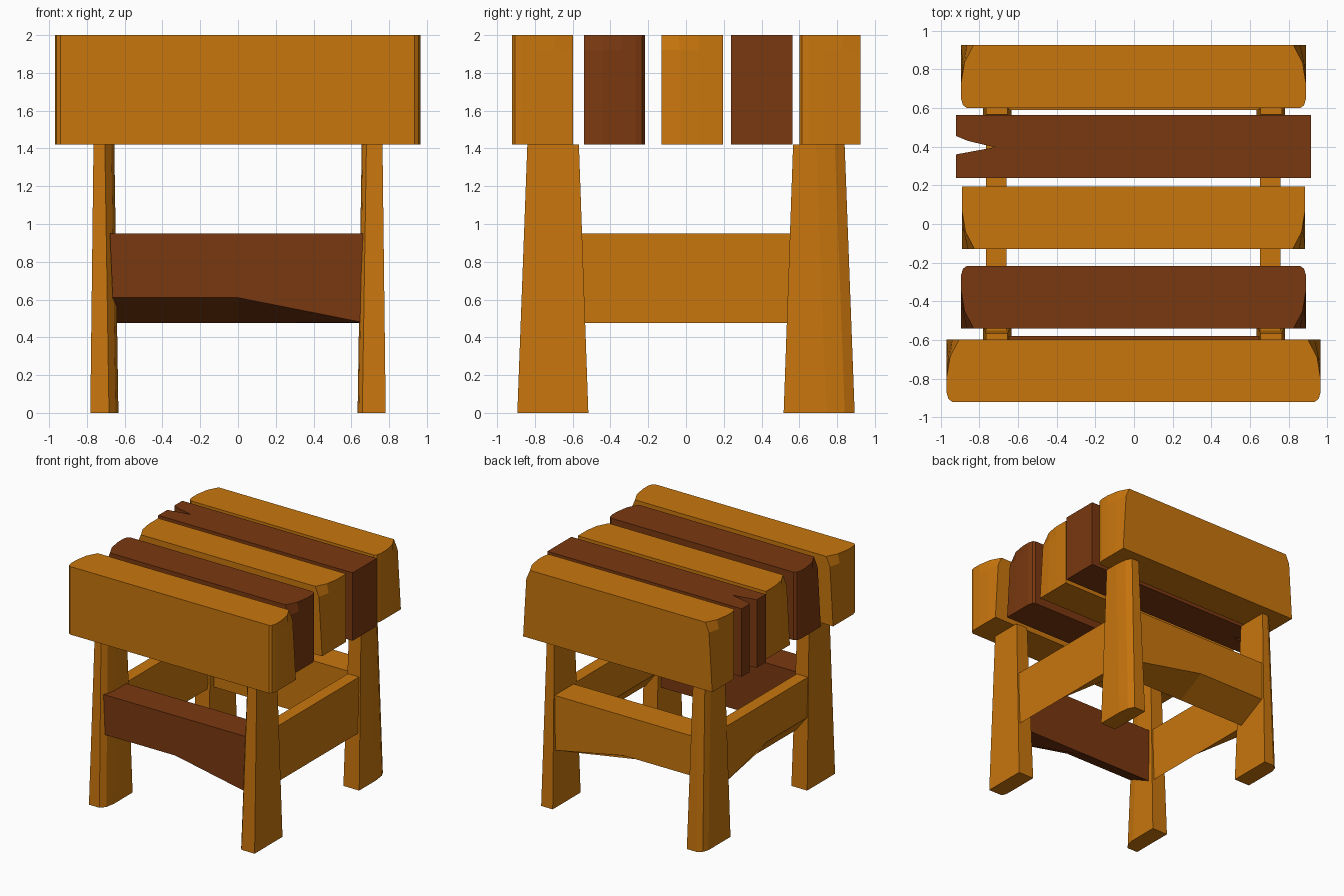
import bpy, bmesh

if "Cube" in bpy.data.objects:
    bpy.data.objects.remove(bpy.data.objects["Cube"])


def material(name, rgb):
    m = bpy.data.materials.new(name)
    m.diffuse_color = (*rgb, 1)
    m.use_nodes = True
    m.node_tree.nodes["Principled BSDF"].inputs["Base Color"].default_value = m.diffuse_color
    return m


light = material("light_wood", (0.58, 0.18, 0.004))
dark = material("dark_wood", (0.195, 0.04, 0.005))


def loft(name, rings, mat):
    """Join equal-length rings of points and cap both ends."""
    bm = bmesh.new()
    loops = [[bm.verts.new(p) for p in r] for r in rings]
    n = len(loops[0])
    for a, b in zip(loops, loops[1:]):
        for i in range(n):
            j = (i + 1) % n
            bm.faces.new((a[i], a[j], b[j], b[i]))
    bm.faces.new(loops[0][::-1])
    bm.faces.new(loops[-1])
    bmesh.ops.recalc_face_normals(bm, faces=bm.faces)
    me = bpy.data.meshes.new(name)
    bm.to_mesh(me)
    bm.free()
    me.materials.append(mat)
    ob = bpy.data.objects.new(name, me)
    bpy.context.collection.objects.link(ob)


# Corner shapes as (inset in x, inset in y); one list for each height
SQUARE = [[(0, .02), (0, .01), (0, 0)]] * 3
PLAIN = [[(0, .05), (.01, .015), (.03, 0)]] * 3
WORN = [[(0, .20), (0, .10), (0, 0)],
        [(0, .20), (.008, .10), (.03, 0)],
        [(0, .20), (.018, .09), (.065, 0)]]


def slat(name, x0, x1, y0, y1, front, back, mat, notch=()):
    rings = []
    for k, z in enumerate((1.42, 1.92, 2.0)):
        f, b = front[k], back[k]
        r = [(x0 + i, y0 + j) for i, j in f]
        r += [(x1 - i, y0 + j) for i, j in f[::-1]]
        r += [(x1 - i, y1 - j) for i, j in b]
        r += [(x0 + i, y1 - j) for i, j in b[::-1]]
        r += notch
        rings.append([(x, y, z) for x, y in r])
    loft(name, rings, mat)


# Seat slats, front to back; the fourth has a split end
slat("seat_slat_1", -.97, .965, -.92, -.598, PLAIN, WORN, light)
slat("seat_slat_2", -.895, .89, -.54, -.217, WORN, PLAIN, dark)
slat("seat_slat_3", -.89, .885, -.13, .195, WORN, SQUARE, light)
slat("seat_slat_4", -.92, .915, .238, .563, SQUARE, SQUARE, dark,
     notch=[(-.92, .455), (-.86, .43), (-.72, .397), (-.92, .36)])
slat("seat_slat_5", -.895, .89, .60, .925, PLAIN, WORN, light)


def leg(name, sx, sy, corner, cut):
    """Tapered leg; corner = (side in x, side in y) that is rounded by cut."""
    rings = []
    for z, xi, xo, yi, yo in ((0, .633, .782, .517, .893),
                              (1.42, .655, .765, .567, .84)):
        xs, ys = sorted((sx * xi, sx * xo)), sorted((sy * yi, sy * yo))
        ring = []
        for cx, cy in ((0, 0), (1, 0), (1, 1), (0, 1)):
            x, y = xs[cx], ys[cy]
            if (cx, cy) == corner:
                dx = cut[0] * (1 - 2 * cx)
                dy = cut[1] * (1 - 2 * cy)
                pts = [(x + dx, y), (x + dx * .3, y + dy * .35), (x, y + dy)]
                if cx == cy:
                    pts.reverse()
                ring += pts
            else:
                ring.append((x, y))
        rings.append([(x, y, z) for x, y in ring])
    loft(name, rings, light)


leg("front_left_leg", -1, -1, (1, 0), (.05, .12))
leg("front_right_leg", 1, -1, (0, 0), (.025, .06))
leg("back_right_leg", 1, 1, (1, 1), (.04, .15))
leg("back_left_leg", -1, 1, (0, 1), (.06, .08))


def rail(name, place, half, mat):
    """Rail whose underside is cut away along one edge.
    place(s, side) maps length s and side (1 = cut edge) to x, y."""
    rings = []
    for s, z in ((-half, .61), (0, .61), (half, .48)):
        def pt(side, h):
            t = s * (1 - .03 * (.95 - h) / .47)
            return (*place(t, side), h)
        rings.append([pt(0, .475), pt(1, z), pt(1, .95), pt(0, .95)])
    loft(name, rings, mat)


# Stretcher rails between the legs
rail("front_rail", lambda s, k: (s, -.58 - .265 * k), .678, dark)
rail("back_rail", lambda s, k: (s, .59 + .255 * k), .678, light)
rail("left_rail", lambda s, k: (-.66 - .105 * k, s), .57, light)
rail("right_rail", lambda s, k: (.758 - .105 * k, s), .57, light)
